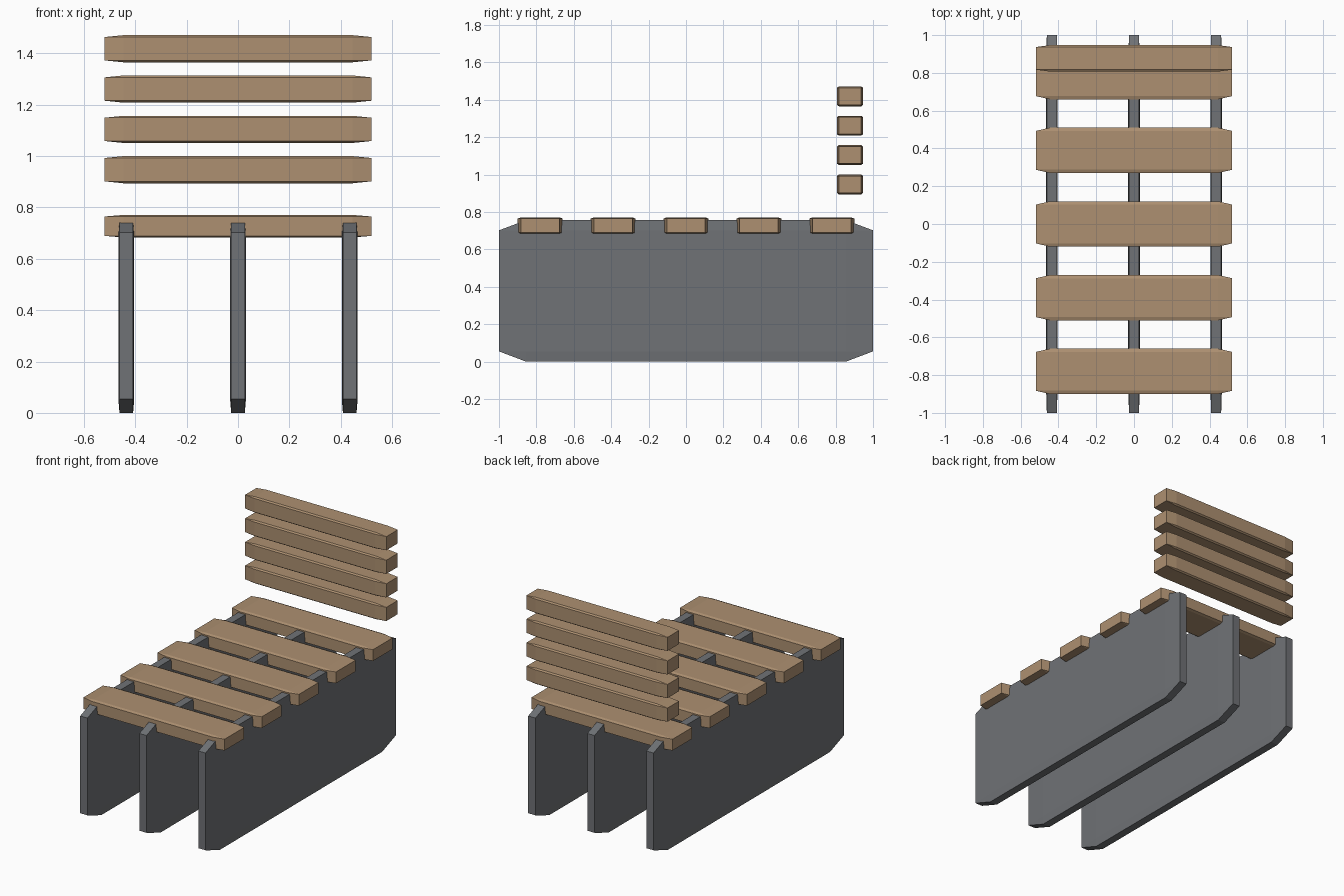
import bpy
import bmesh
from mathutils import Matrix

cube = bpy.data.objects.get("Cube")
if cube:
    bpy.data.objects.remove(cube, do_unlink=True)


def make_material(name, rgb):
    mat = bpy.data.materials.new(name)
    mat.use_nodes = True
    color = (*rgb, 1.0)
    mat.diffuse_color = color
    mat.node_tree.nodes["Principled BSDF"].inputs["Base Color"].default_value = color
    return mat


def chamfered_board(name, size, center, mat):
    # Chamfer a unit cube first, so the chamfer stretches with the board
    bm = bmesh.new()
    bmesh.ops.create_cube(bm, size=1.0)
    bmesh.ops.bevel(bm, geom=bm.edges[:], offset=0.072, segments=1,
                    affect='EDGES', profile=0.5)
    bmesh.ops.transform(bm, matrix=Matrix.Diagonal((*size, 1.0)), verts=bm.verts)
    mesh = bpy.data.meshes.new(name)
    bm.to_mesh(mesh)
    bm.free()
    mesh.materials.append(mat)
    obj = bpy.data.objects.new(name, mesh)
    obj.location = center
    bpy.context.collection.objects.link(obj)
    return obj


wood = make_material("light_wood", (0.42, 0.28, 0.165))
grey = make_material("grey_stone", (0.16, 0.168, 0.18))

# Upright support panels
panel_height = 0.756
for side, x in (("right", -0.435), ("middle", 0.0), ("left", 0.435)):
    chamfered_board(f"support_panel_{side}", (0.062, 2.0, panel_height),
                    (x, 0.0, panel_height / 2), grey)

# Seat slats, front to back
for i in range(5):
    chamfered_board(f"seat_slat_{i + 1}", (1.04, 0.24, 0.088),
                    (0.0, 0.39 * (i - 2), 0.727), wood)

# Backrest slats, floating above the rear seat slat
for i in range(4):
    chamfered_board(f"backrest_slat_{i + 1}", (1.04, 0.14, 0.106),
                    (0.0, 0.877, 0.947 + 0.157 * i), wood)
